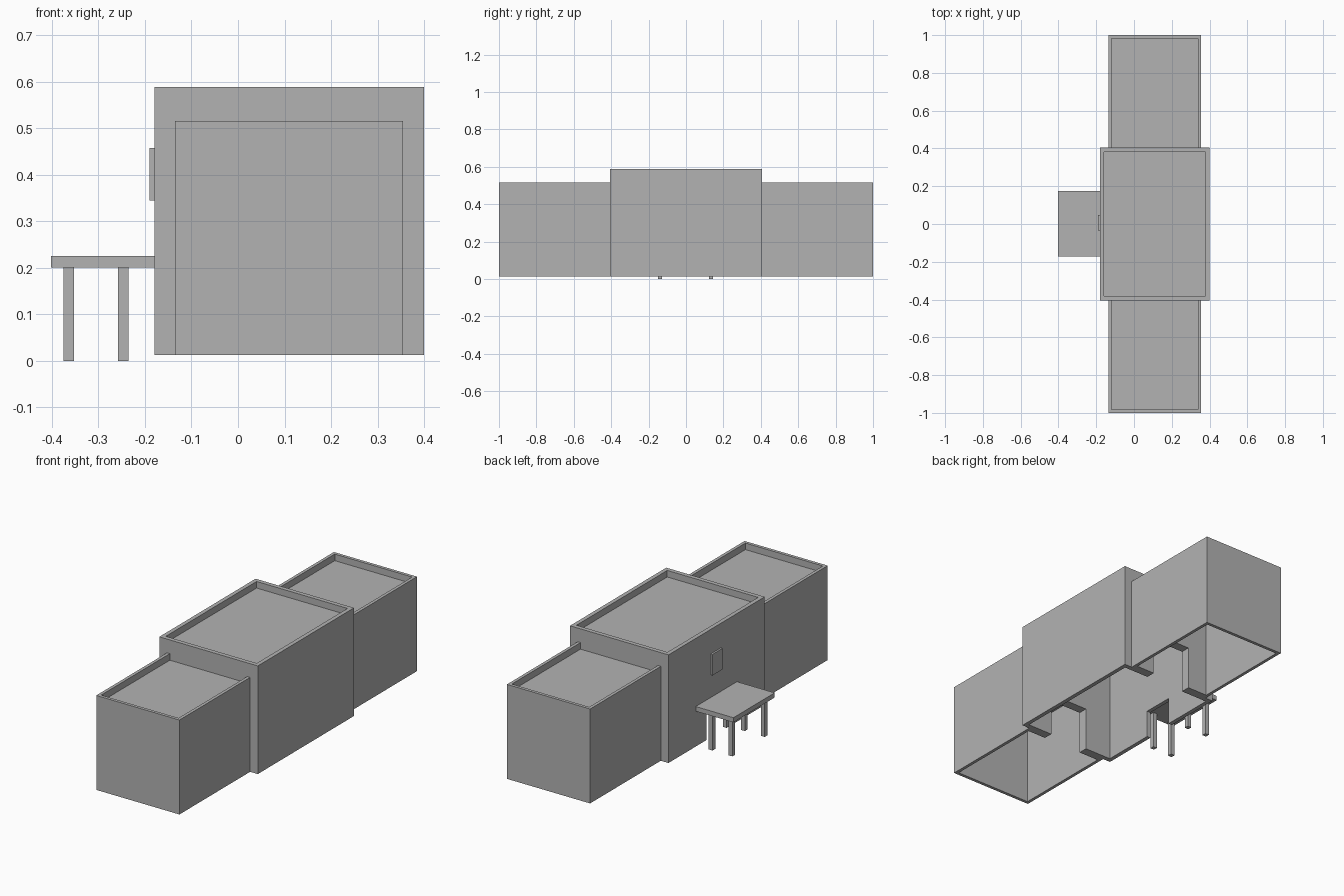
import bpy
import bmesh
from mathutils import Vector

if "Cube" in bpy.data.objects:
    bpy.data.objects.remove(bpy.data.objects["Cube"], do_unlink=True)

# Single plain grey
grey = bpy.data.materials.new("plain_grey")
grey.use_nodes = True
colour = (0.45, 0.45, 0.45, 1)
grey.diffuse_color = colour
grey.node_tree.nodes["Principled BSDF"].inputs["Base Color"].default_value = colour


def box(name, low, high):
    """Axis-aligned box between two corners."""
    low, high = Vector(low), Vector(high)
    bm = bmesh.new()
    bmesh.ops.create_cube(bm, size=1)
    for v in bm.verts:
        v.co = Vector(((v.co[i] + 0.5) * (high[i] - low[i]) + low[i] for i in range(3)))
    mesh = bpy.data.meshes.new(name)
    bm.to_mesh(mesh)
    bm.free()
    mesh.materials.append(grey)
    obj = bpy.data.objects.new(name, mesh)
    bpy.context.collection.objects.link(obj)
    return obj


def carve(obj, low, high):
    """Cut a box-shaped space out of a part."""
    cutter = box("cutter", low, high)
    cutter.hide_render = True
    mod = obj.modifiers.new("carve", "BOOLEAN")
    mod.operation = "DIFFERENCE"
    mod.solver = "EXACT"
    mod.object = cutter
    bpy.context.view_layer.objects.active = obj
    bpy.ops.object.modifier_apply(modifier=mod.name)
    bpy.data.objects.remove(cutter, do_unlink=True)


BASE = 0.012
PARAPET = 0.035
SLAB = 0.03
DOOR_TOP = 0.245


def span(side, a, b):
    """Order a y range on either side of the centre."""
    return sorted((side * a, side * b))


# Main block: sunken roof, hollow interior open below, three doorways
main = box("main_block", (-0.18, -0.405, BASE), (0.40, 0.405, 0.588))
carve(main, (-0.158, -0.382, 0.588 - PARAPET), (0.378, 0.382, 0.7))
carve(main, (-0.158, -0.38, -0.1), (0.378, 0.38, 0.588 - PARAPET - SLAB))
carve(main, (-0.25, -0.085, -0.1), (-0.1, 0.085, 0.16))
for side in (-1, 1):
    y0, y1 = span(side, 0.3, 0.45)
    carve(main, (0, y0, -0.1), (0.23, y1, DOOR_TOP))

# Wings: same construction, joined into the main walls
for name, side in (("front_wing", -1), ("back_wing", 1)):
    y0, y1 = span(side, 0.39, 1.0)
    wing = box(name, (-0.135, y0, BASE), (0.355, y1, 0.515))
    y0, y1 = span(side, 0.35, 0.983)
    carve(wing, (-0.118, y0, 0.515 - PARAPET), (0.338, y1, 0.7))
    y0, y1 = span(side, 0.43, 0.983)
    carve(wing, (-0.118, y0, -0.1), (0.338, y1, 0.515 - PARAPET - SLAB))
    y0, y1 = span(side, 0.3, 0.5)
    carve(wing, (0, y0, -0.1), (0.23, y1, DOOR_TOP))

# Entrance canopy on four legs
box("canopy", (-0.402, -0.172, 0.2), (-0.178, 0.175, 0.225))
for row, x in (("outer", -0.375), ("inner", -0.258)):
    for end, y in (("front", -0.15), ("back", 0.122)):
        box(f"canopy_leg_{row}_{end}", (x, y, 0), (x + 0.023, y + 0.023, 0.2))

# Blank wall plaque above the entrance
box("wall_plaque", (-0.19, -0.035, 0.345), (-0.18, 0.048, 0.457))
